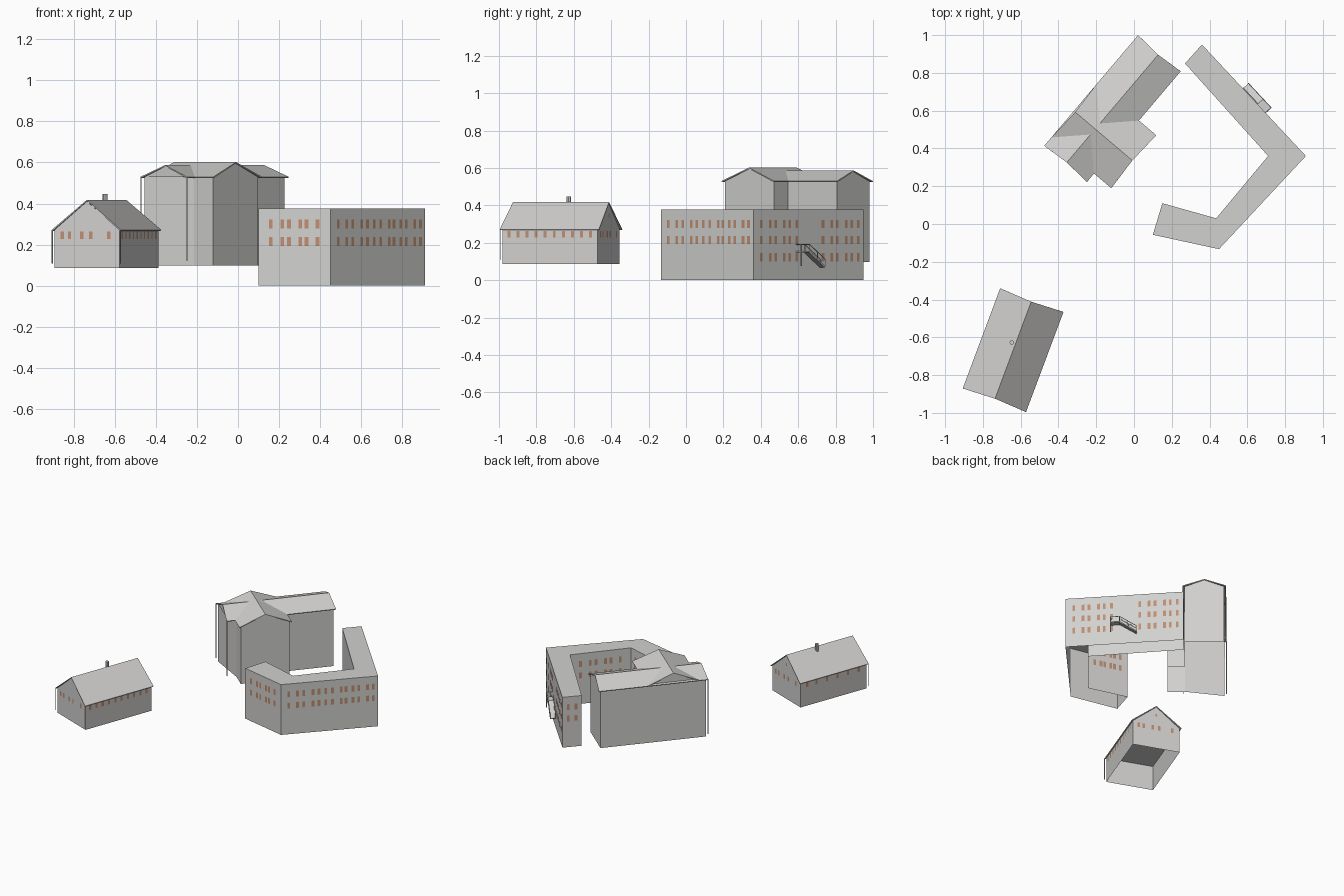
import bpy, math
from mathutils import Vector, Matrix

old = bpy.data.objects.get("Cube")
if old:
    bpy.data.objects.remove(old, do_unlink=True)


def material(name, color):
    m = bpy.data.materials.new(name)
    m.use_nodes = True
    m.diffuse_color = (*color, 1)
    m.node_tree.nodes["Principled BSDF"].inputs["Base Color"].default_value = (*color, 1)
    return m


PLASTER = material("pale_grey", (0.64, 0.635, 0.625))
WINDOW = material("window_brown", (0.52, 0.27, 0.16))


def make(name, verts, faces, mat, thickness=0):
    mesh = bpy.data.meshes.new(name)
    mesh.from_pydata([tuple(v) for v in verts], [], faces)
    mesh.materials.append(mat)
    obj = bpy.data.objects.new(name, mesh)
    bpy.context.collection.objects.link(obj)
    if thickness:
        mod = obj.modifiers.new("thickness", "SOLIDIFY")
        mod.thickness = thickness
        mod.offset = -1
    return obj


def frame(x, y, degrees):
    return Matrix.Translation((x, y, 0)) @ Matrix.Rotation(math.radians(degrees), 4, "Z")


def walls(name, outline, z0, z1, place, gables=()):
    """Open-bottomed walls with gable triangles (start, end, peak height)."""
    n = len(outline)
    verts = [Vector((x, y, z)) for z in (z0, z1) for x, y in outline]
    faces = [(i, (i + 1) % n, n + (i + 1) % n, n + i) for i in range(n)]
    for a, b, peak in gables:
        a, b = Vector((*a, z1)), Vector((*b, z1))
        k = len(verts)
        verts += [a, b, (a + b) / 2 + Vector((0, 0, peak - z1))]
        faces.append((k, k + 1, k + 2))
    return make(name, [place @ v for v in verts], faces, PLASTER)


def gable_roof(name, half_len, half_wid, eave, ridge, inset, place):
    l, w, r = half_len, half_wid, half_len - inset
    verts = [(-l, -w, eave), (l, -w, eave), (r, 0, ridge),
             (-r, 0, ridge), (l, w, eave), (-l, w, eave)]
    return make(name, [place @ Vector(v) for v in verts],
                [(0, 1, 2, 3), (3, 2, 4, 5)], PLASTER, 0.006)


def wall_frame(p, q):
    """Local x runs along the wall, local -y points outward."""
    d = q - p
    return frame(p.x, p.y, math.degrees(math.atan2(d.y, d.x))), d.length


def windows(name, p, q, columns, rows, width):
    """Thin panes lying just outside the wall from p to q."""
    place, length = wall_frame(p, q)
    verts, faces = [], []
    for c in columns:
        x0, x1 = c * length - width / 2, c * length + width / 2
        for a, b in rows:
            k = len(verts)
            verts += [place @ Vector((x, -0.0015, z))
                      for x, z in ((x0, a), (x1, a), (x1, b), (x0, b))]
            faces.append((k, k + 1, k + 2, k + 3))
    make(name, verts, faces, WINDOW)


def tube(name, a, b, radius, sides=8):
    a, b = Vector(a), Vector(b)
    bpy.ops.mesh.primitive_cylinder_add(vertices=sides, radius=radius, depth=(b - a).length,
                                        location=(a + b) / 2)
    obj = bpy.context.object
    obj.name = name
    obj.rotation_euler = (b - a).to_track_quat("Z", "Y").to_euler()
    obj.data.materials.append(PLASTER)
    return obj


# Angled flat-roofed block
outline = [Vector(p) for p in ((0.10, -0.057), (0.45, -0.133), (0.91, 0.36), (0.36, 0.95),
                               (0.27, 0.85), (0.71, 0.36), (0.435, 0.03), (0.15, 0.11))]
HEIGHT = 0.377
walls("block_walls", outline, 0, HEIGHT, Matrix())
make("block_flat_roof", [(*p, HEIGHT) for p in outline],
     [(0, 1, 6, 7), (1, 2, 5, 6), (2, 3, 4, 5)], PLASTER)

upper_rows = [(0.278, 0.322), (0.193, 0.236)]
all_rows = upper_rows + [(0.1, 0.146)]
six = [0.17, 0.33, 0.425, 0.58, 0.67, 0.82]
half = [0.07, 0.15, 0.2, 0.28, 0.33, 0.39]
long_side = [0.08, 0.17, 0.235, 0.33, 0.39, 0.46, 0.53, 0.62, 0.67, 0.74, 0.8, 0.89, 0.95]
layout = {"front": (0, six, upper_rows),
          "east": (1, long_side, upper_rows),
          "rear": (2, half + [c + 0.56 for c in half], all_rows),
          "end": (3, [0.3, 0.7], upper_rows),
          "court_long": (5, six, upper_rows),
          "court_short": (6, six, upper_rows)}
for side, (i, columns, rows) in layout.items():
    windows("block_windows_" + side, outline[i], outline[i + 1], columns, rows, 0.019)

# Outside stair on the rear wall of the block
place, _ = wall_frame(outline[2], outline[3])
START, TURN, END, OUT, TOP, LOW = 0.313, 0.375, 0.489, -0.04, 0.155, 0.075
profile = ((START, TOP), (TURN, TOP), (END, LOW))
make("stair_landing_and_flight",
     [place @ Vector((x, y, z)) for y in (OUT, 0) for x, z in profile],
     [(0, 1, 4, 3), (1, 2, 5, 4)], PLASTER, 0.008)
rail = 0.036
for y in (OUT, -0.003):
    tube("stair_rail", place @ Vector((TURN, y, TOP + rail)),
         place @ Vector((END, y, LOW + rail)), 0.0025, 6)
    for x, z in ((TURN, TOP), ((TURN + END) / 2, (TOP + LOW) / 2), (END, LOW)):
        tube("stair_baluster", place @ Vector((x, y, z)),
             place @ Vector((x, y, z + rail)), 0.002, 6)
corner = place @ Vector((START, OUT, TOP + rail))
tube("landing_rail", corner, place @ Vector((TURN, OUT, TOP + rail)), 0.0025, 6)
tube("landing_end_rail", corner, place @ Vector((START, 0, TOP + rail)), 0.0025, 6)
tube("landing_post", place @ Vector((START, OUT, LOW)), corner, 0.003, 6)

# Tall hall with a crossing wing
hall = frame(-0.114, 0.611, 49.7)
L, W, X0, X1, Y0 = 0.37, 0.134, -0.312, 0.029, -0.253
BASE, EAVE, RIDGE, CROSS = 0.098, 0.53, 0.587, 0.602
walls("hall_walls", [(-L, W), (X0, -W), (X0, Y0), (X1, Y0), (X1, -W), (L, -W), (L, W)],
      BASE, EAVE, hall,
      [((L, -W), (L, W), RIDGE - 0.006), ((-L, W), (-L, -W), RIDGE - 0.006),
       ((X0, Y0), (X1, Y0), CROSS - 0.006), ((X1, W), (X0, W), CROSS - 0.006)])
gable_roof("hall_main_roof", 0.384, 0.148, EAVE, RIDGE, 0.01, hall)
gable_roof("hall_cross_roof", 0.208, 0.184, EAVE, CROSS, 0.01,
           hall @ frame(-0.1415, -0.06, 90))
for y in (-0.147, 0.147):
    x, y, _ = hall @ Vector((-0.381, y, 0))
    tube("hall_corner_post", (x, y, 0.12), (x, y, EAVE), 0.0025)

# Small house
house = frame(-0.64, -0.668, 69.5)
L, W, BASE, EAVE, RIDGE = 0.272, 0.168, 0.087, 0.272, 0.418
corners = [(-L, -W), (L, -W), (L, W), (-L, W)]
walls("house_walls", corners, BASE, EAVE, house,
      [(corners[1], corners[2], RIDGE - 0.008), (corners[3], corners[0], RIDGE - 0.008)])
make("house_ceiling", [house @ Vector((*c, EAVE)) for c in corners], [(0, 1, 2, 3)], PLASTER)
gable_roof("house_roof", 0.283, 0.179, EAVE, RIDGE, 0.009, house)
ends = [(house @ Vector((*c, 0))).xy for c in corners]
gable_columns = [0.12, 0.23, 0.42, 0.56, 0.84]
for i, (side, columns) in enumerate((("east", [0.07 + 0.095 * k for k in range(10)]),
                                     ("north", gable_columns),
                                     ("west", [0.1, 0.24, 0.4, 0.56, 0.72, 0.88]),
                                     ("south", gable_columns))):
    windows("house_windows_" + side, ends[i], ends[(i + 1) % 4], columns, [(0.228, 0.264)], 0.017)
windows("house_attic_window", ends[1], ends[2], [0.5], [(0.335, 0.355)], 0.012)
tube("house_chimney", (-0.647, -0.627, 0.37), (-0.647, -0.627, 0.447), 0.012)
for y in (-0.177, 0.177):
    x, y, _ = house @ Vector((-0.281, y, 0))
    tube("house_corner_post", (x, y, 0.108), (x, y, EAVE), 0.0025)
